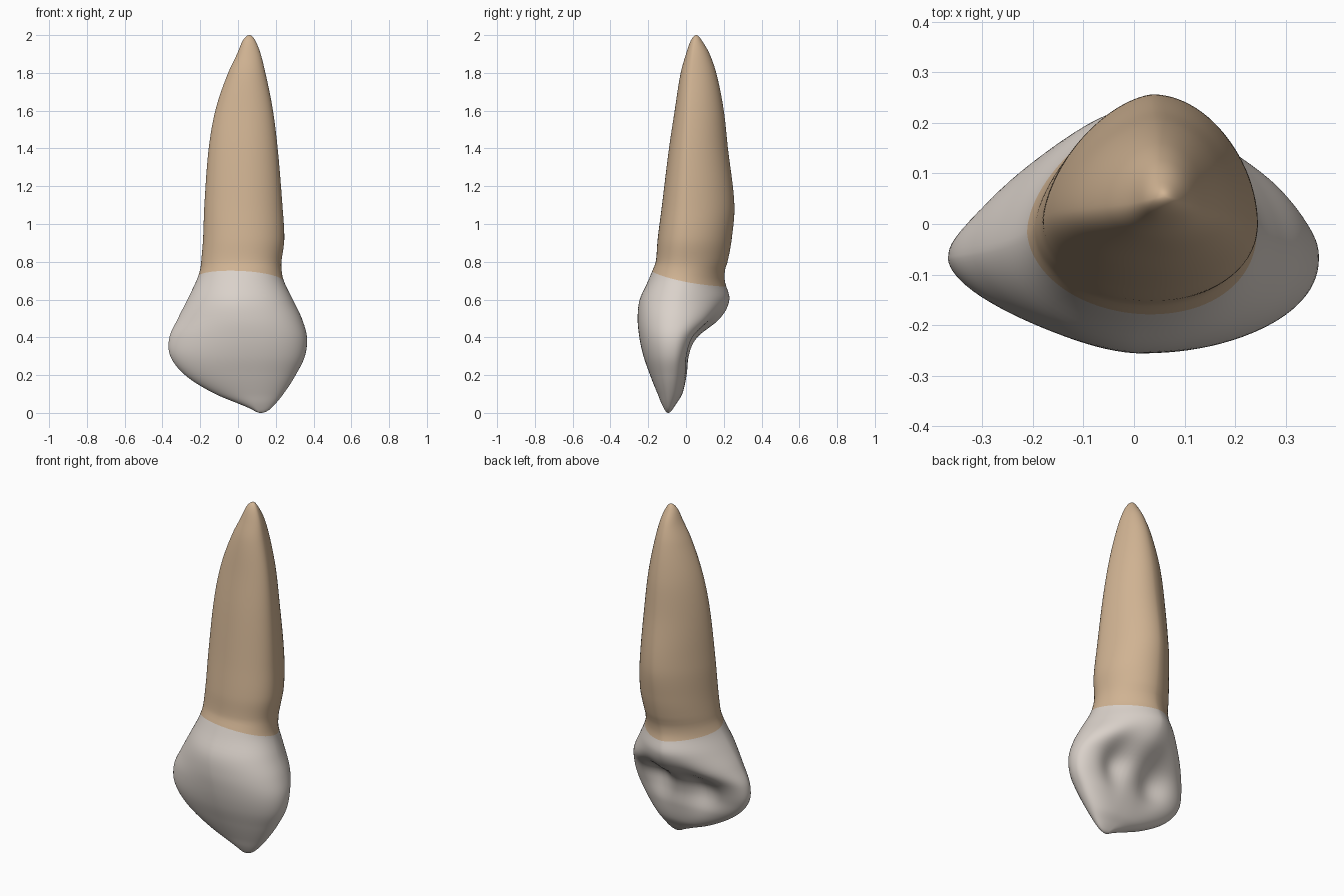
import bpy, bmesh, math

if "Cube" in bpy.data.objects:
    bpy.data.objects.remove(bpy.data.objects["Cube"])

# Outline by height: z, left x, right x, front y, back y
OUTLINE = [
    (0.00, 0.12, 0.12, -0.095, -0.095), (0.02, 0.07, 0.17, -0.115, -0.07),
    (0.05, 0.00, 0.20, -0.13, -0.05), (0.10, -0.12, 0.24, -0.15, -0.02),
    (0.20, -0.28, 0.305, -0.19, 0.005), (0.30, -0.358, 0.354, -0.225, 0.025),
    (0.40, -0.363, 0.365, -0.247, 0.075), (0.50, -0.318, 0.338, -0.256, 0.185),
    (0.60, -0.268, 0.29, -0.245, 0.23), (0.70, -0.22, 0.242, -0.20, 0.205),
    (0.76, -0.20, 0.23, -0.175, 0.207), (0.80, -0.195, 0.23, -0.16, 0.22),
    (0.92, -0.185, 0.245, -0.15, 0.242), (1.10, -0.178, 0.235, -0.127, 0.256),
    (1.40, -0.155, 0.21, -0.09, 0.222), (1.60, -0.12, 0.185, -0.06, 0.20),
    (1.80, -0.052, 0.145, -0.028, 0.16), (1.90, -0.005, 0.12, 0.00, 0.125),
    (1.97, 0.025, 0.092, 0.025, 0.085), (2.00, 0.06, 0.06, 0.055, 0.055),
]
# Section shape by height: z, crest x, side y, then fullness of
# back right, back left, front left, front right quadrants
SHAPE = [
    (0.0, 0.12, -0.095, 2.0, 2.0, 2.0, 2.0), (0.2, 0.06, -0.08, 2.5, 2.5, 1.8, 2.1),
    (0.4, 0.03, -0.065, 2.3, 2.2, 1.65, 2.15), (0.6, 0.00, -0.045, 1.7, 1.6, 1.7, 2.15),
    (0.8, 0.03, -0.01, 1.9, 1.7, 2.0, 2.1), (1.2, 0.04, 0.01, 1.9, 1.6, 2.0, 2.0),
    (2.0, 0.06, 0.055, 2.0, 2.0, 2.0, 2.0),
]
RINGS, SEGS, NECK = 150, 96, 61


def arc(z):
    return math.acos(max(-1.0, min(1.0, 1.0 - z)))


def sample(table, z):
    """Smooth interpolation, run over arc(z) so that both ends come out round."""
    s = arc(z)
    k = [arc(r[0]) for r in table]
    i = 0
    while i < len(k) - 2 and s > k[i + 1]:
        i += 1
    h = k[i + 1] - k[i]
    t = (s - k[i]) / h

    def slope(j, c):
        a, b = max(j - 1, 0), min(j + 1, len(k) - 1)
        return (table[b][c] - table[a][c]) / (k[b] - k[a])

    return [(2*t**3 - 3*t*t + 1) * table[i][c] + (t**3 - 2*t*t + t) * h * slope(i, c)
            + (3*t*t - 2*t**3) * table[i + 1][c] + (t**3 - t*t) * h * slope(i + 1, c)
            for c in range(1, len(table[0]))]


def bell(v, width):
    return math.exp(-(v / width) ** 2)


def surface_point(t, ang):
    c, s = math.cos(ang), math.sin(ang)
    # rings bend to follow the slanting neck line
    z = t - (0.04 * s + 0.012 * c) * bell(t - 0.714, 0.12)
    xl, xr, yf, yb = sample(OUTLINE, z)
    xm, ym, n_br, n_bl, n_fl, n_fr = sample(SHAPE, z)
    n = (n_br if c >= 0 else n_bl) if s >= 0 else (n_fr if c >= 0 else n_fl)
    u = math.copysign(abs(c) ** (2 / n), c)
    v = math.copysign(abs(s) ** (2 / n), s)
    x = xm + u * (xr - xm if c >= 0 else xm - xl)
    y = ym + v * (yb - ym if s >= 0 else ym - yf)
    # two hollows with a soft ridge between them on the back of the crown
    if s > 0:
        zc = 0.37 + 0.15 * x
        y -= 0.055 * bell(z - zc, 0.12) * (bell(u - 0.36, 0.26) + bell(u + 0.36, 0.26)) * min(1, 2 * v)
    return x, y, z


def material(name, rgb):
    m = bpy.data.materials.new(name)
    m.diffuse_color = (*rgb, 1)
    m.use_nodes = True
    m.node_tree.nodes["Principled BSDF"].inputs["Base Color"].default_value = m.diffuse_color
    return m


# Tooth: one skin lofted from biting tip to root tip
bm = bmesh.new()
heights = [1 - math.cos(math.pi * i / RINGS) for i in range(1, RINGS)]
rings = [[bm.verts.new(surface_point(t, 2 * math.pi * j / SEGS)) for j in range(SEGS)]
         for t in heights]
low = bm.verts.new((0.12, -0.095, 0))
high = bm.verts.new((0.06, 0.055, 2))
for j in range(SEGS):
    k = (j + 1) % SEGS
    bm.faces.new((low, rings[0][k], rings[0][j]))
    for i in range(len(rings) - 1):
        f = bm.faces.new((rings[i][j], rings[i][k], rings[i + 1][k], rings[i + 1][j]))
        f.material_index = 1 if i + 1 >= NECK else 0
    f = bm.faces.new((rings[-1][j], rings[-1][k], high))
    f.material_index = 1
for f in bm.faces:
    f.smooth = True
bmesh.ops.recalc_face_normals(bm, faces=bm.faces[:])
mesh = bpy.data.meshes.new("tooth")
bm.to_mesh(mesh)
bm.free()
mesh.materials.append(material("enamel_white", (0.70, 0.64, 0.59)))
mesh.materials.append(material("root_tan", (0.63, 0.45, 0.29)))
tooth = bpy.data.objects.new("tooth", mesh)
bpy.context.collection.objects.link(tooth)
